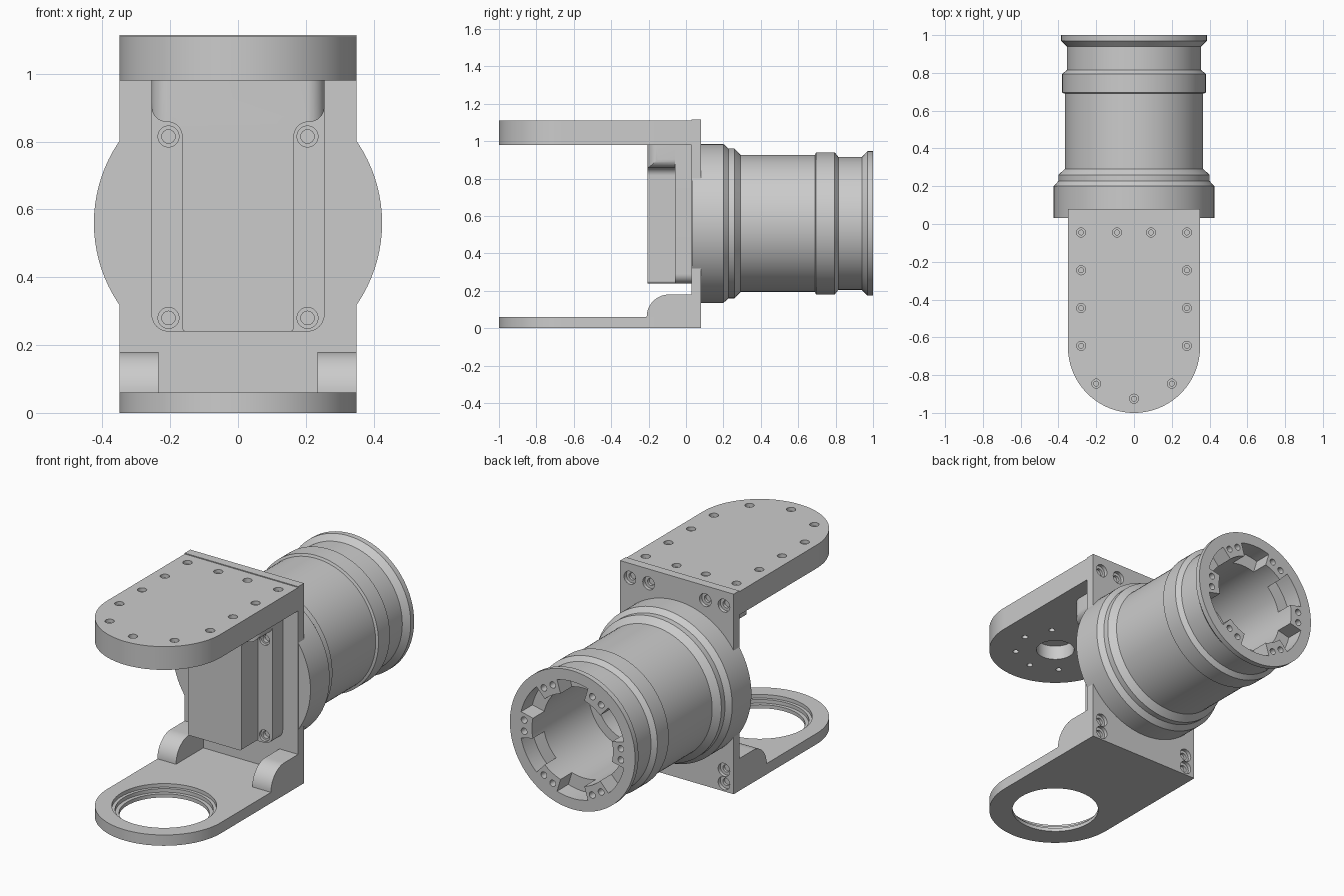
import bpy, bmesh, math
from mathutils import Vector

if "Cube" in bpy.data.objects:
    bpy.data.objects.remove(bpy.data.objects["Cube"])

CZ = 0.56  # height of the housing axis
TAU = math.tau


def finish(name, bm):
    bmesh.ops.recalc_face_normals(bm, faces=bm.faces)
    me = bpy.data.meshes.new(name)
    bm.to_mesh(me)
    bm.free()
    ob = bpy.data.objects.new(name, me)
    bpy.context.collection.objects.link(ob)
    return ob


def prism(name, polys, axis, a, b):
    """Extrude 2D outlines along an axis from a to b."""
    put = {'x': lambda u, v, w: (w, u, v),
           'y': lambda u, v, w: (u, w, v),
           'z': lambda u, v, w: (u, v, w)}[axis]
    bm = bmesh.new()
    for poly in polys:
        lo = [bm.verts.new(put(u, v, a)) for u, v in poly]
        hi = [bm.verts.new(put(u, v, b)) for u, v in poly]
        bm.faces.new(lo)
        bm.faces.new(hi[::-1])
        for i in range(len(lo)):
            j = (i + 1) % len(lo)
            bm.faces.new((lo[i], hi[i], hi[j], lo[j]))
    return finish(name, bm)


def circle(u, v, r, n=32):
    return [(u + r * math.cos(TAU * i / n), v + r * math.sin(TAU * i / n)) for i in range(n)]


def rect(u0, v0, u1, v1):
    return [(u0, v0), (u1, v0), (u1, v1), (u0, v1)]


def rounded(corners, n=10):
    """Outline from (u, v, corner radius)."""
    out = []
    for i, (u, v, r) in enumerate(corners):
        p = Vector((u, v))
        if r == 0:
            out.append((u, v))
            continue
        d0 = (Vector(corners[i - 1][:2]) - p).normalized()
        d1 = (Vector(corners[(i + 1) % len(corners)][:2]) - p).normalized()
        half = d0.angle(d1) / 2
        c = p + (d0 + d1).normalized() * r / math.sin(half)
        s = p + d0 * r / math.tan(half) - c
        e = p + d1 * r / math.tan(half) - c
        a0 = math.atan2(s.y, s.x)
        da = (math.atan2(e.y, e.x) - a0 + math.pi) % TAU - math.pi
        out += [(c.x + r * math.cos(a0 + da * k / n), c.y + r * math.sin(a0 + da * k / n))
                for k in range(n + 1)]
    return out


def boolean(ob, other, op='DIFFERENCE'):
    mod = ob.modifiers.new('bool', 'BOOLEAN')
    mod.operation, mod.solver, mod.object = op, 'EXACT', other
    dg = bpy.context.evaluated_depsgraph_get()
    me = bpy.data.meshes.new_from_object(ob.evaluated_get(dg))
    ob.modifiers.clear()
    ob.data = me
    bpy.data.objects.remove(other)


def drill(ob, pts, axis, a, b, r, n=24):
    boolean(ob, prism('cutter', [circle(u, v, r, n) for u, v in pts], axis, a, b))


def lathe(name, profile, n=96):
    """Turn (radius, y) points around the housing axis."""
    bm = bmesh.new()
    vs = [bm.verts.new((r, y, CZ)) for r, y in profile]
    es = [bm.edges.new(p) for p in zip(vs, vs[1:])]
    bmesh.ops.spin(bm, geom=vs + es, cent=(0, 0, CZ), axis=(0, 1, 0), angle=TAU, steps=n)
    bmesh.ops.remove_doubles(bm, verts=bm.verts, dist=1e-5)
    return finish(name, bm)


# Frame: back plate, rounded top and bottom plates, two gussets
tongue = rounded([(0.35, 0.08, 0), (-0.35, 0.08, 0), (-0.35, -1, 0.3499), (0.35, -1, 0.3499)], 24)
frame = prism('bracket_frame', [rect(-0.35, 0.03, 0.35, 0.08)], 'z', 0, 1.115)
boolean(frame, prism('top_plate', [tongue], 'z', 0.98, 1.11), 'UNION')
boolean(frame, prism('bottom_plate', [tongue], 'z', 0, 0.06), 'UNION')
gusset = rounded([(0.05, 0.03, 0), (0.05, 0.18, 0), (-0.21, 0.18, 0.119), (-0.21, 0.03, 0)], 16)
for x0, x1 in ((0.235, 0.35), (-0.35, -0.235)):
    boolean(frame, prism('gusset', [gusset], 'x', x0, x1), 'UNION')

# Stepped ring opening in the bottom plate
for r, z in ((0.265, 0.04), (0.248, 0.02), (0.228, -0.1)):
    drill(frame, [(0, -0.65)], 'z', z, 0.1, r, 64)

# Blind socket and bolt circle under the top plate
drill(frame, [(0, -0.65)], 'z', 0.9, 1.06, 0.1, 48)
drill(frame, [p for p in circle(0, -0.65, 0.21, 8)], 'z', 0.9, 1.03, 0.016, 16)

# Screw holes in the top plate
top = [(0, -0.925)]
for s in (-1, 1):
    top += [(s * 0.09, -0.045), (s * 0.2, -0.845)]
    top += [(s * 0.28, y) for y in (-0.045, -0.245, -0.445, -0.645)]
drill(frame, top, 'z', 1.09, 1.2, 0.024, 20)
drill(frame, top, 'z', 1.06, 1.2, 0.013, 12)

# Screw holes in the back plate
back = [(s * x, z) for s in (-1, 1)
        for x, z in ((0.29, 1.035), (0.175, 1.035), (0.29, 0.045), (0.29, 0.12))]
drill(frame, back, 'y', 0.06, 0.2, 0.036)
drill(frame, back, 'y', 0.045, 0.2, 0.02, 16)

# Turned housing with stepped bore
housing = lathe('motor_housing', [
    (0, 0.031), (0.425, 0.031), (0.425, 0.2), (0.4, 0.228), (0.4, 0.26), (0.366, 0.292),
    (0.366, 0.69), (0.38, 0.695), (0.38, 0.795), (0.355, 0.815), (0.355, 0.94),
    (0.386, 0.97), (0.386, 1.0), (0.25, 1.0), (0.25, 0.5), (0.2, 0.5), (0.2, 0.12), (0, 0.12)])


# Pockets and screw holes around the rear rim
def sector(mid, half, r0, r1, n=10):
    ang = [math.radians(mid - half + 2 * half * k / n) for k in range(n + 1)]
    return ([(r0 * math.cos(a), CZ + r0 * math.sin(a)) for a in ang]
            + [(r1 * math.cos(a), CZ + r1 * math.sin(a)) for a in reversed(ang)])


boolean(housing, prism('cutter', [sector(60 * k + 30, 17, 0.22, 0.325) for k in range(6)],
                       'y', 0.9, 1.1))
rim = [(0.3 * math.cos(math.radians(60 * k + d)), CZ + 0.3 * math.sin(math.radians(60 * k + d)))
       for k in range(6) for d in (-6, 6)]
drill(housing, rim, 'y', 0.95, 1.1, 0.018, 16)

# Cover base with four screws
cover = prism('cover_base', [rounded([(0.255, 0.985, 0), (-0.255, 0.985, 0),
                                      (-0.255, 0.24, 0.05), (0.255, 0.24, 0.05)])], 'y', -0.06, 0.04)
screws = [(s * 0.205, z) for s in (-1, 1) for z in (0.28, 0.815)]
drill(cover, screws, 'y', -0.1, -0.045, 0.031)
drill(cover, screws, 'y', -0.1, -0.025, 0.02, 16)

# Cover body: narrow column widening to a round-edged head
half = [(0.165, 0.24, 0.012), (0.165, 0.858, 0.042), (0.255, 0.858, 0.045), (0.255, 0.985, 0)]
body = prism('cover_body', [rounded(half + [(-x, z, r) for x, z, r in reversed(half)])],
             'y', -0.205, -0.05)
boolean(body, prism('cutter', [rounded([(0.255, 0, 0), (-0.255, 0, 0),
                                        (-0.255, -0.205, 0.055), (0.255, -0.205, 0.055)])],
                    'z', 0.1, 1.1), 'INTERSECT')

# Smooth round faces, keep edges sharp
for ob in bpy.context.collection.objects:
    ob.select_set(True)
    bpy.context.view_layer.objects.active = ob
bpy.ops.object.shade_smooth_by_angle(angle=math.radians(25))
